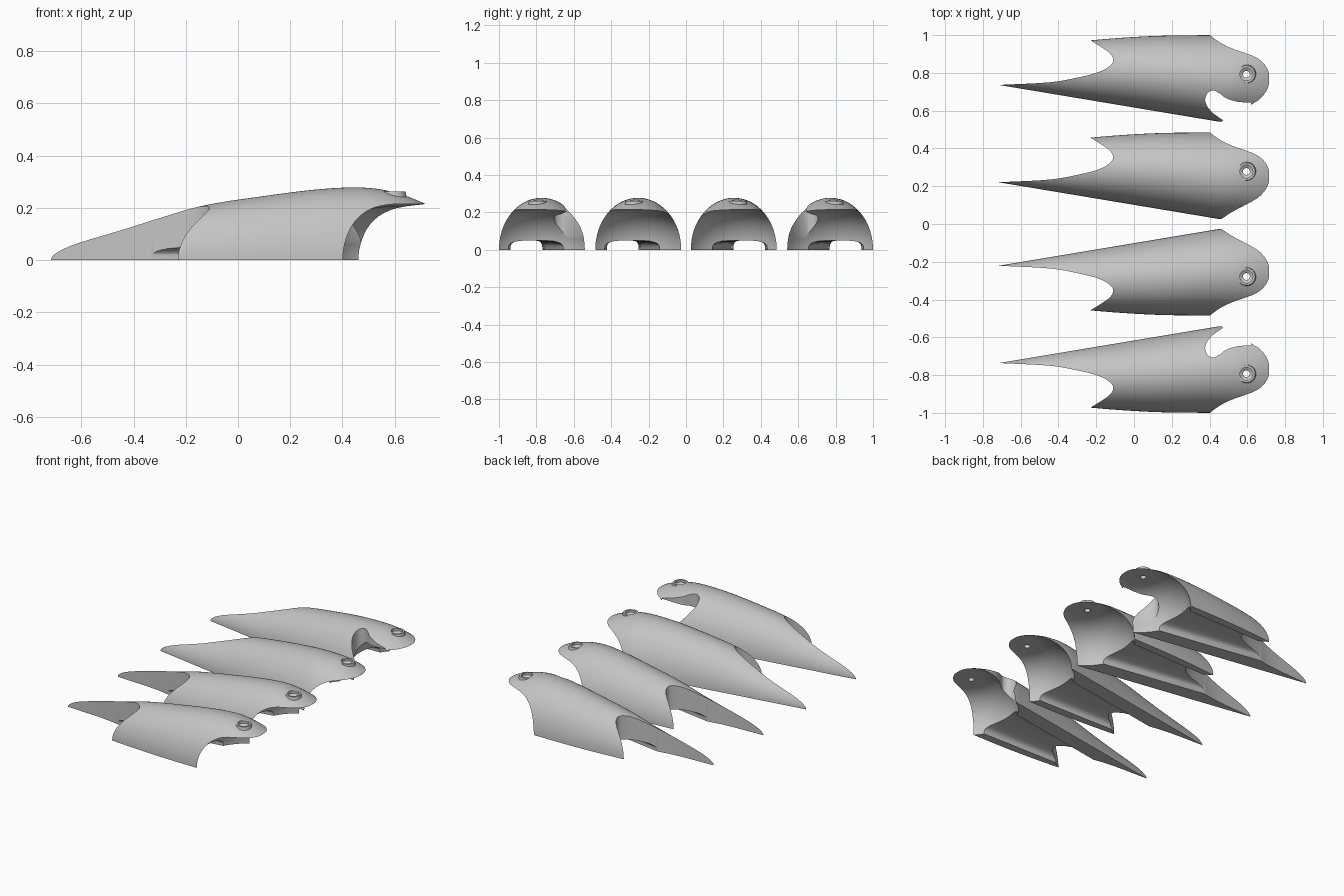
import bpy, bmesh, math
from mathutils import Matrix, Vector

old = bpy.data.objects.get("Cube")
if old:
    bpy.data.objects.remove(old, do_unlink=True)

grey = bpy.data.materials.new("light_grey")
grey.use_nodes = True
grey.diffuse_color = (0.55, 0.55, 0.55, 1)
grey.node_tree.nodes["Principled BSDF"].inputs["Base Color"].default_value = (0.55, 0.55, 0.55, 1)


def curve(points, t):
    """Smooth interpolation through (t, value) points."""
    i = 0
    while i < len(points) - 2 and t > points[i + 1][0]:
        i += 1

    def slope(k):
        a, b = points[max(k - 1, 0)], points[min(k + 1, len(points) - 1)]
        return (b[1] - a[1]) / (b[0] - a[0])
    (x0, y0), (x1, y1) = points[i], points[i + 1]
    d = x1 - x0
    u = (t - x0) / d
    return ((2*u**3 - 3*u*u + 1) * y0 + (u**3 - 2*u*u + u) * d * slope(i)
            + (3*u*u - 2*u**3) * y1 + (u**3 - u*u) * d * slope(i + 1))


def smooth_path(points, steps=6):
    """Catmull-style resampling of a plan outline."""
    xs = [(i, p[0]) for i, p in enumerate(points)]
    ys = [(i, p[1]) for i, p in enumerate(points)]
    n = (len(points) - 1) * steps
    return [(curve(xs, i / steps), curve(ys, i / steps)) for i in range(n + 1)]


def make(name, bm):
    bmesh.ops.recalc_face_normals(bm, faces=bm.faces)
    mesh = bpy.data.meshes.new(name)
    bm.to_mesh(mesh)
    bm.free()
    mesh.materials.append(grey)
    ob = bpy.data.objects.new(name, mesh)
    bpy.context.collection.objects.link(ob)
    return ob


def loft(name, rings):
    """Skin closed rings of equal length and cap both ends."""
    bm = bmesh.new()
    rows = [[bm.verts.new(p) for p in ring] for ring in rings]
    n = len(rows[0])
    for a, b in zip(rows, rows[1:]):
        for i in range(n):
            j = (i + 1) % n
            bm.faces.new((a[i], a[j], b[j], b[i]))
    bm.faces.new(rows[0])
    bm.faces.new(rows[-1])
    return make(name, bm)


def prism(name, outline, z0=-0.1, z1=0.5):
    return loft(name, [[(x, y, z) for x, y in outline] for z in (z0, z1)])


def turned(name, centre, profile, sides=64):
    """Solid of revolution about a vertical axis from (radius, z) pairs."""
    angles = [2 * math.pi * i / sides for i in range(sides)]
    return loft(name, [[(centre[0] + r * math.cos(a), centre[1] + r * math.sin(a), z)
                        for a in angles] for r, z in profile])


def combine(ob, other, operation="DIFFERENCE"):
    mod = ob.modifiers.new("join", "BOOLEAN")
    mod.operation, mod.object, mod.solver = operation, other, "EXACT"
    bpy.context.view_layer.objects.active = ob
    bpy.ops.object.modifier_apply(modifier=mod.name)
    bpy.data.objects.remove(other, do_unlink=True)


HEIGHT = [(-0.715, 0.085), (-0.65, 0.098), (-0.5, 0.125), (-0.3, 0.167), (-0.11, 0.213),
          (0.1, 0.245), (0.3, 0.27), (0.45, 0.278), (0.55, 0.27), (0.65, 0.243), (0.715, 0.216)]
LOW_SIDE = [(-0.715, -0.40), (-0.23, -0.457), (0.1, -0.48), (0.4, -0.485), (0.715, -0.49)]


def high_side(x):
    return min(-0.22 + (x + 0.71) * 0.1667, -0.025)


def build_shell(name, bitten):
    # Domed body with a half-elliptical section
    rings = []
    for k in range(49):
        x = -0.715 + 1.43 * k / 48
        lo, hi, h = curve(LOW_SIDE, x), high_side(x), curve(HEIGHT, x)
        mid, half = (lo + hi) / 2, (hi - lo) / 2
        rings.append([(x, mid + half * math.cos(math.pi * i / 40),
                       h * math.sin(math.pi * i / 40)) for i in range(41)])
    shell = loft(name, rings)

    # Curved notch at the rear, leaving a long pointed tail
    notch = smooth_path([(-0.235, -0.46), (-0.135, -0.395), (-0.11, -0.35), (-0.14, -0.313),
                         (-0.2, -0.285), (-0.3, -0.26), (-0.45, -0.235), (-0.715, -0.221)])
    combine(shell, prism("notch_cutter", [(-0.3, -0.52)] + notch + [(-0.8, -0.215), (-0.8, -0.52)]))

    # Round cove below the nose
    cove = [(0.3, -0.1)]
    for i in range(17):
        a = math.pi / 2 * i / 16
        cove.append((0.09 + 0.21 * math.cos(a), 0.215 * math.sin(a)))
    combine(shell, turned("cove_cutter", (0.62, -0.28), cove))

    # Shallow arched channel along the underside
    rings = []
    for x, lo, hi in ((-0.8, -0.41, -0.33), (0.6, -0.44, -0.1)):
        mid, half = (lo + hi) / 2, (hi - lo) / 2
        arch = [(x, mid + half * math.copysign(abs(math.cos(a)) ** 0.6, math.cos(a)),
                 0.05 * abs(math.sin(a)) ** 0.6)
                for a in [math.pi * i / 24 for i in range(25)]]
        rings.append(arch + [(x, lo, -0.05), (x, hi, -0.05)])
    combine(shell, loft("channel_cutter", rings))

    # Side bite behind the nose on the outer pair
    if bitten:
        bite = smooth_path([(0.47, -0.035), (0.41, -0.08), (0.378, -0.13), (0.387, -0.175),
                            (0.42, -0.192), (0.455, -0.175), (0.49, -0.15), (0.55, -0.132),
                            (0.62, -0.128)])
        combine(shell, prism("bite_cutter", bite + [(0.62, 0.05), (0.5, 0.05)]))

    # Raised boss with a countersunk through hole
    pin = (0.595, -0.278)
    combine(shell, turned("boss", pin, [(0.055, 0.225), (0.046, 0.262)], 32), "UNION")
    combine(shell, turned("hole_cutter", pin,
                          [(0.018, 0.1), (0.018, 0.238), (0.034, 0.248), (0.034, 0.3)], 32))
    return shell


def finish(ob):
    bpy.ops.object.select_all(action="DESELECT")
    ob.select_set(True)
    bpy.context.view_layer.objects.active = ob
    bpy.ops.object.shade_smooth_by_angle(angle=math.radians(30))


# Two shells on one side, mirrored to the other
for label, bitten, shift in (("inner", False, 0.0), ("outer", True, -0.515)):
    shell = build_shell(label + "_right_shell", bitten)
    shell.data.transform(Matrix.Translation(Vector((0, shift, 0))))
    twin = bpy.data.objects.new(label + "_left_shell", shell.data.copy())
    bpy.context.collection.objects.link(twin)
    twin.data.transform(Matrix.Diagonal((1, -1, 1, 1)))
    twin.data.flip_normals()
    finish(shell)
    finish(twin)
